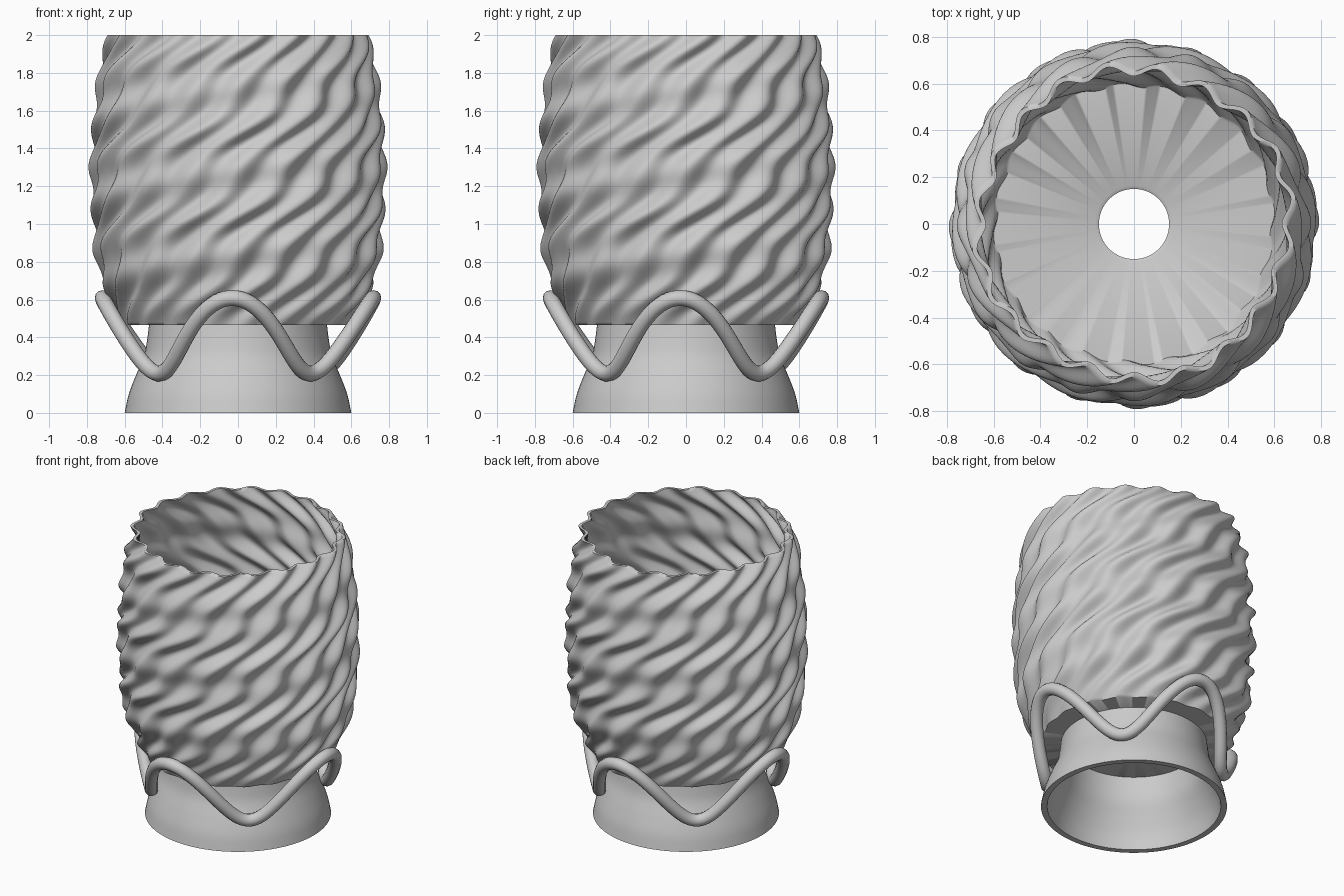
import bpy, bmesh
from math import sin, cos, pi, tau, radians

if "Cube" in bpy.data.objects:
    bpy.data.objects.remove(bpy.data.objects["Cube"])

def interp(table, z):
    # smooth interpolation of a (z, radius) profile (Catmull-Rom style tangents)
    n = len(table)
    slope = lambda i: ((table[min(i + 1, n - 1)][1] - table[max(i - 1, 0)][1]) /
                       (table[min(i + 1, n - 1)][0] - table[max(i - 1, 0)][0]))
    for i in range(n - 1):
        (z0, r0), (z1, r1) = table[i], table[i + 1]
        if z <= z1 or i == n - 2:
            h = z1 - z0
            t = (z - z0) / h
            return ((2*t**3 - 3*t*t + 1) * r0 + (t**3 - 2*t*t + t) * h * slope(i)
                    + (3*t*t - 2*t**3) * r1 + (t**3 - t*t) * h * slope(i + 1))

def lathe(name, rings, segs):
    # rings: closed loop of (radius function of angle, z)
    bm = bmesh.new()
    rows = []
    for rf, z in rings:
        row = []
        for i in range(segs):
            a = tau * i / segs
            r = rf(a)
            row.append(bm.verts.new((r * cos(a), r * sin(a), z)))
        rows.append(row)
    for j in range(len(rows)):
        p, q = rows[j], rows[(j + 1) % len(rows)]
        for i in range(segs):
            k = (i + 1) % segs
            bm.faces.new((p[i], p[k], q[k], q[i]))
    bmesh.ops.recalc_face_normals(bm, faces=bm.faces)
    me = bpy.data.meshes.new(name)
    bm.to_mesh(me)
    bm.free()
    ob = bpy.data.objects.new(name, me)
    bpy.context.collection.objects.link(ob)
    smooth(ob)
    return ob

def smooth(ob):
    bpy.ops.object.select_all(action='DESELECT')
    ob.select_set(True)
    bpy.context.view_layer.objects.active = ob
    bpy.ops.object.shade_smooth_by_angle(angle=radians(60))

# Rippled cup: twisted wavering strands broken by cross waves, on a barrel profile
BARREL = [(0.465, 0.605), (0.6, 0.665), (0.8, 0.73), (1.0, 0.748), (1.3, 0.76),
          (1.5, 0.75), (1.7, 0.73), (1.85, 0.71), (2.0, 0.67)]
ROW = tau / 0.44

def ripple(z, offset=0.0):
    base = interp(BARREL, z) - offset
    fade = min(1.0, 0.35 + (z - 0.465) * 3)
    def rf(a):
        phi = a - 1.43 * z - 0.055 * sin(ROW * (z - 1.03))
        strand = 0.021 * sin(20 * phi)
        cross = 0.011 * cos(2 * ROW * (z - 1.08) - 4 * a)
        return base + fade * (strand + cross)
    return rf

def const(r):
    return lambda a: r

N = 100
outer = [0.465 + 1.535 * i / N for i in range(N + 1)]
inner = [2.0 - 1.51 * i / N for i in range(N + 1)]
rings = [(ripple(z), z) for z in outer]
rings += [(ripple(z, 0.021), z) for z in inner]
rings += [(const(0.165), 0.49), (const(0.15), 0.482), (const(0.15), 0.465)]
lathe("rippled_cup", rings, 320)

# Hollow flared base
FOOT = [(0.0, 0.60), (0.1, 0.578), (0.2, 0.54), (0.3, 0.498), (0.38, 0.482), (0.475, 0.47)]
levels = [0.475 * i / 20 for i in range(21)]
rings = [(const(interp(FOOT, z)), z) for z in levels]
rings += [(const(interp(FOOT, z) - 0.04), z) for z in reversed(levels)]
lathe("hollow_base", rings, 96)

# Wavy wire ring joining base and cup
cu = bpy.data.curves.new("wavy_wire", 'CURVE')
cu.dimensions = '3D'
cu.bevel_depth = 0.042
cu.bevel_resolution = 4
sp = cu.splines.new('POLY')
M = 192
sp.points.add(M - 1)
for i in range(M):
    a = tau * i / M
    w = cos(4 * (a + radians(2.5)))
    r = 0.642 + 0.075 * w
    sp.points[i].co = (r * cos(a), r * sin(a), 0.408 + 0.2 * w, 1)
sp.use_cyclic_u = True
wire = bpy.data.objects.new("wavy_wire", cu)
bpy.context.collection.objects.link(wire)
bpy.ops.object.select_all(action='DESELECT')
wire.select_set(True)
bpy.context.view_layer.objects.active = wire
bpy.ops.object.convert(target='MESH')
smooth(bpy.context.view_layer.objects.active)
